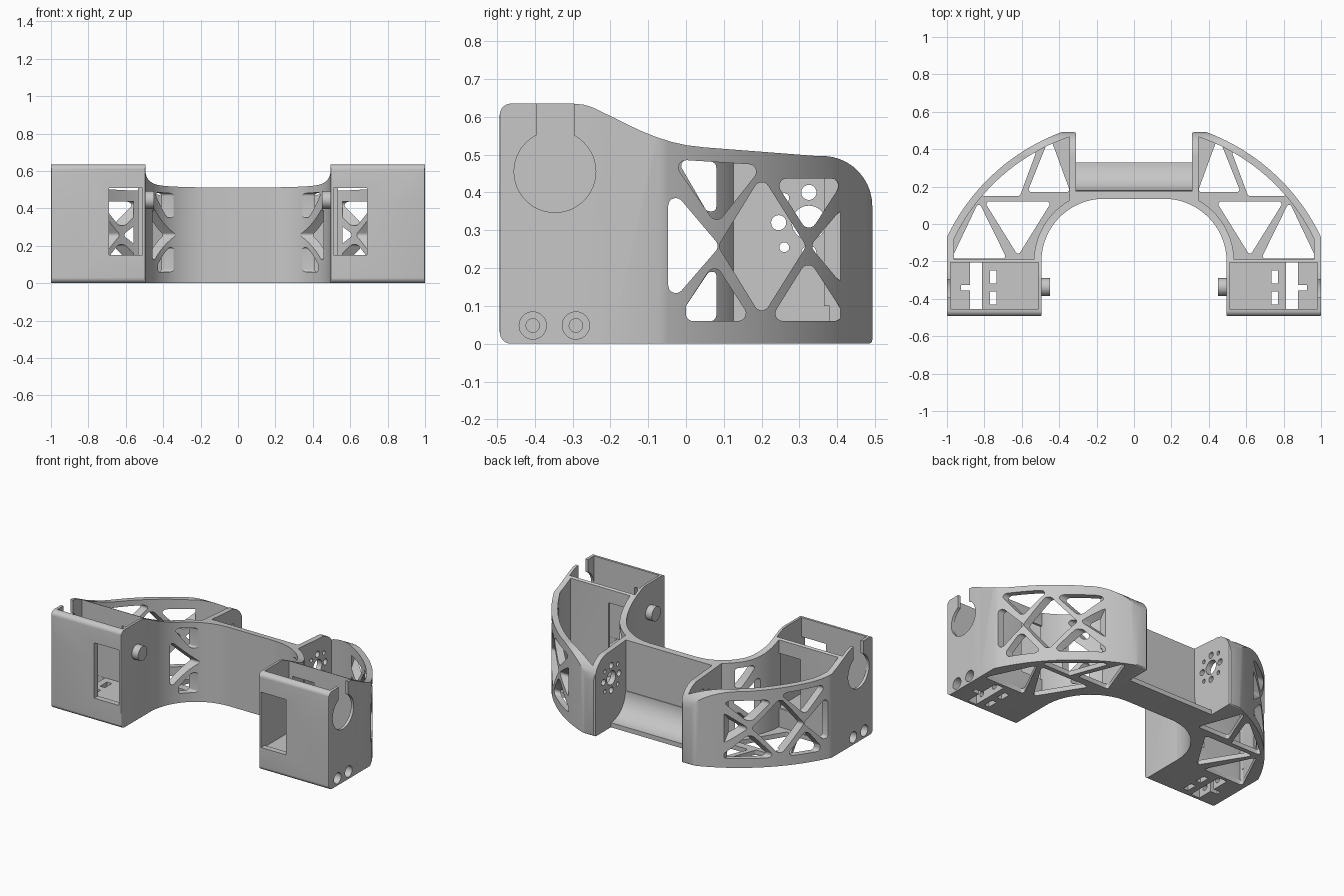
import bpy, bmesh
from math import sin, cos, tan, pi, radians, atan2

from mathutils import Vector

cube = bpy.data.objects.get("Cube")
if cube:
    bpy.data.objects.remove(cube)

gray = bpy.data.materials.new("matte gray")
gray.use_nodes = True
gray.diffuse_color = (0.57, 0.57, 0.57, 1)
gray.node_tree.nodes["Principled BSDF"].inputs["Base Color"].default_value = (0.57, 0.57, 0.57, 1)


def prism(name, points, axis, low, high):
    """Extrude a 2D outline along the named axis, normals facing out."""
    place = {"x": lambda a, b, t: (t, a, b),
             "y": lambda a, b, t: (a, t, b),
             "z": lambda a, b, t: (a, b, t)}[axis]
    bm = bmesh.new()
    base = [bm.verts.new(place(a, b, low)) for a, b in points]
    top = [bm.verts.new(place(a, b, high)) for a, b in points]
    bm.faces.new(base[::-1])
    bm.faces.new(top)
    for i in range(len(points)):
        bm.faces.new((base[i - 1], base[i], top[i], top[i - 1]))
    if bm.calc_volume(signed=True) < 0:
        bmesh.ops.reverse_faces(bm, faces=bm.faces)
    mesh = bpy.data.meshes.new(name)
    bm.to_mesh(mesh)
    bm.free()
    mesh.materials.append(gray)
    obj = bpy.data.objects.new(name, mesh)
    bpy.context.collection.objects.link(obj)
    return obj


def arc(cx, cy, r, start, end, steps=24):
    return [(cx + r * cos(start + (end - start) * i / steps),
             cy + r * sin(start + (end - start) * i / steps)) for i in range(steps + 1)]


def circle(a, b, r, steps=32):
    return arc(a, b, r, 0, 2 * pi, steps)[:-1]


def rect(a, b, c, d):
    return [(a, b), (c, b), (c, d), (a, d)]


def rounded(points, radius, steps=5):
    """Replace every sharp corner with a fillet that never overruns its edges."""
    out = []
    for i, p in enumerate(points):
        p = Vector(p)
        u = Vector(points[i - 1]) - p
        v = Vector(points[(i + 1) % len(points)]) - p
        half = u.angle(v) / 2
        reach = min(radius / tan(half), .45 * u.length, .45 * v.length)
        r = reach * tan(half)
        u.normalize()
        v.normalize()
        mid = p + (u + v).normalized() * r / sin(half)
        first, last = p + u * reach, p + v * reach
        a0 = atan2(first.y - mid.y, first.x - mid.x)
        turn = (atan2(last.y - mid.y, last.x - mid.x) - a0 + pi) % (2 * pi) - pi
        out += arc(mid.x, mid.y, r, a0, a0 + turn, steps)
    return out


def apply_modifiers(obj):
    graph = bpy.context.evaluated_depsgraph_get()
    mesh = bpy.data.meshes.new_from_object(obj.evaluated_get(graph))
    obj.modifiers.clear()
    obj.data = mesh


def combine(obj, cutter, operation="DIFFERENCE"):
    mod = obj.modifiers.new("cut", "BOOLEAN")
    mod.operation, mod.solver, mod.object = operation, "EXACT", cutter
    apply_modifiers(obj)
    bpy.data.objects.remove(cutter)


def cut(obj, points, axis, low, high):
    combine(obj, prism("cutter", points, axis, low, high))


def finish(obj, mirrored=True):
    if mirrored:
        obj.modifiers.new("other side", "MIRROR")
        apply_modifiers(obj)
    bpy.ops.object.select_all(action="DESELECT")
    obj.select_set(True)
    bpy.context.view_layer.objects.active = obj
    bpy.ops.object.shade_smooth_by_angle(angle=radians(30))


# Side silhouette shared by the frame and the motor boxes
silhouette = (arc(-.4625, .03, .03, -pi / 2, -pi, 6) + arc(-.4625, .605, .03, pi, pi / 2, 6)
              + [(-.3, .635), (-.27, .632), (-.245, .624), (-.2, .602), (-.16, .582), (-.12, .563),
                 (-.08, .547), (-.04, .534), (0, .525), (.05, .519), (.193, .508), (.35, .496)]
              + arc(.36, .364, .1325, pi / 2.1, 0, 10) + arc(.4825, .01, .01, 0, -pi / 2, 3))


def side_block():
    return prism("cutter", silhouette, "x", -.5, 1.5)


# Curved frame: inner arch, outer arc, bracket wall and floor
RING = (0, -.547)


def ring_angle(r, x):
    return atan2((r * r - x * x) ** .5, x)


plan = ([(0, .135)] + arc(.16, -.2, .335, pi / 2, 0) + [(1, -.2)]
        + arc(*RING, 1.108, ring_angle(1.108, 1), ring_angle(1.108, .36), 36)
        + [(.325, .497), (.31, .485), (.31, .175), (0, .175)])
frame = prism("truss_frame", plan, "z", 0, .7)
combine(frame, side_block(), "INTERSECT")
cavity = (arc(.16, -.2, .375, 1.055, 0) + [(.535, -.3), (.963, -.3)]
          + arc(*RING, 1.07, ring_angle(1.07, .963), ring_angle(1.07, .345), 36))
cut(frame, cavity, "z", .03, .8)

# Lattice windows in the outer wall
windows = [
    [(-.047, .42), (.09, .258), (-.047, .10)],
    [(-.04, .488), (.205, .472), (.08, .315)],
    [(0, .06), (.175, .06), (.075, .215), (0, .10)],
    [(.2, .445), (.085, .258), (.2, .07), (.318, .258)],
    [(.23, .437), (.42, .437), (.325, .29)],
    [(.22, .06), (.43, .06), (.323, .225)],
    [(.435, .385), (.435, .13), (.328, .258)],
]
for shape in windows:
    cut(frame, rounded(shape, .02), "x", .56, 1.2)

# Matching windows in the inner arch
inner_windows = [windows[0],
                 [(-.025, .488), (.08, .48), (.08, .35), (.055, .35)],
                 [(0, .06), (.08, .06), (.08, .19), (.06, .19), (0, .10)]]
for shape in inner_windows:
    cut(frame, rounded(shape, .015), "x", .25, .56)

# Truss openings in the floor
for shape in ([(.84, .15), (.51, .42), (.61, .15)],
              [(.45, .47), (.57, .17), (.34, .17)],
              [(.80, .12), (.44, .12), (.62, -.17)],
              [(.975, -.185), (.83, .12), (.68, -.185)]):
    cut(frame, rounded(shape, .014), "z", -.1, .1)

# Mounting holes in the bracket wall
cut(frame, circle(.325, .32, .045), "x", .28, .4)
for i in range(8):
    reach, size = (.092, .013) if i % 2 else (.08, .02)
    angle = i * pi / 4
    cut(frame, circle(.325 + reach * cos(angle), .32 + reach * sin(angle), size, 20), "x", .28, .4)

# Open the frame at the middle so both halves join
bm = bmesh.new()
bm.from_mesh(frame.data)
bmesh.ops.delete(bm, geom=[f for f in bm.faces if all(abs(v.co.x) < 1e-4 for v in f.verts)], context="FACES")
bm.to_mesh(frame.data)
bm.free()
finish(frame)

# Motor box with open top
box = prism("motor_box", rounded(rect(.495, -.4925, 1, -.19), .006, 3), "z", 0, .7)
combine(box, side_block(), "INTERSECT")
cut(box, rect(.511, -.455, .981, -.205), "z", .14, .8)
cut(box, rect(.511, .15, .69, .51), "y", -.6, -.44)
cut(box, rect(.535, .15, .69, .51), "y", -.22, -.1)

# Shaft hole and its entry slot in the outer side
cut(box, circle(-.3465, .455, .108, 48), "x", .96, 1.1)
cut(box, rect(-.394, .5, -.296, .8), "x", .96, 1.1)

# Cable slots in the box floor
cut(box, rect(.812, -.454, .876, -.206), "z", -.1, .3)
cut(box, rect(.87, -.355, .925, -.325), "z", -.1, .3)
for y in (-.283, -.396):
    cut(box, rect(.735, y - .035, .77, y + .035), "z", -.1, .3)

# Counterbored screw holes
for y in (-.405, -.291):
    cut(box, circle(y, .048, .036), "x", .95, 1.1)
    cut(box, circle(y, .048, .018, 20), "x", .7, 1.1)
finish(box)

# Pivot peg on the inner side of each box
peg = prism("pivot_peg", circle(-.337, .445, .047), "x", .45, .5)
finish(peg)

# Centre trough with a concave sweep between the brackets
trough = prism("centre_trough", [(.17, 0), (.33, 0)] + arc(.33, .18, .15, -pi / 2, -pi, 16) + [(.17, .18)],
               "x", -.315, .315)
finish(trough, False)
